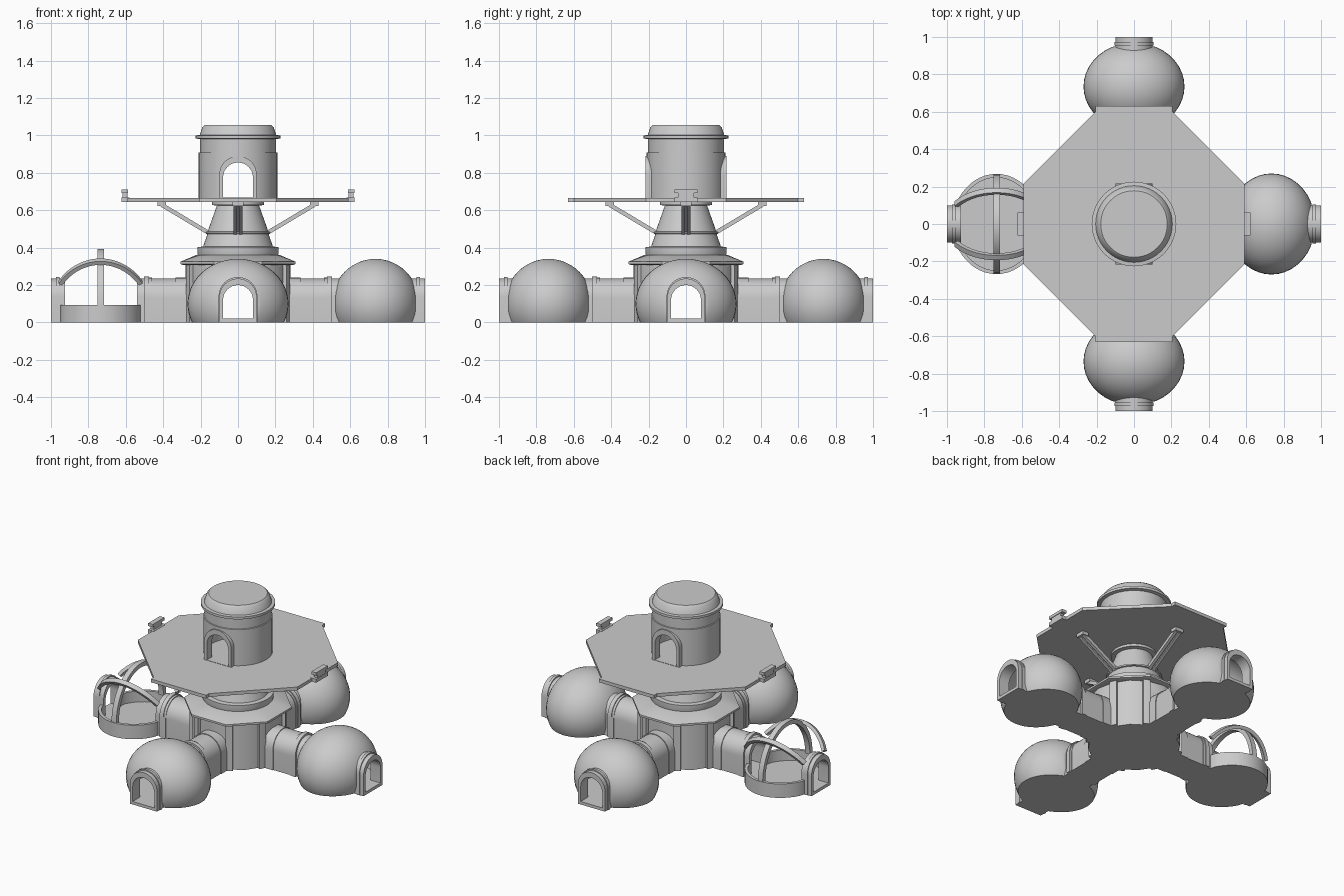
import bpy, bmesh
from math import pi, sin, cos, sqrt
from mathutils import Matrix, Vector

if "Cube" in bpy.data.objects:
    bpy.data.objects.remove(bpy.data.objects["Cube"])


def finish(bm, name, k=0):
    """bmesh -> object, turned k quarter turns about z."""
    bmesh.ops.recalc_face_normals(bm, faces=bm.faces)
    bm.transform(Matrix.Rotation(k * pi / 2, 4, 'Z'))
    me = bpy.data.meshes.new(name)
    bm.to_mesh(me)
    bm.free()
    ob = bpy.data.objects.new(name, me)
    bpy.context.collection.objects.link(ob)
    return ob


def loft(name, profile, seg=48):
    """Rings (radius, z, octagonal?) around z, capped."""
    bm = bmesh.new()
    rings = []
    for r, z, octo in profile:
        ring = []
        for i in range(seg):
            a = 2 * pi * i / seg
            d = (a + pi / 8) % (pi / 4) - pi / 8
            rr = r / cos(d) if octo else r
            ring.append(bm.verts.new((rr * cos(a), rr * sin(a), z)))
        rings.append(ring)
    for lo, hi in zip(rings, rings[1:]):
        for i in range(seg):
            j = (i + 1) % seg
            bm.faces.new((lo[i], lo[j], hi[j], hi[i]))
    bm.faces.new(rings[0])
    bm.faces.new(rings[-1])
    return finish(bm, name)


def box(bm, lo, hi, mat=Matrix()):
    lo, hi = Vector(lo), Vector(hi)
    m = Matrix.Translation((lo + hi) / 2) @ Matrix.Diagonal((*(hi - lo), 1))
    bmesh.ops.create_cube(bm, size=1, matrix=mat @ m)


def arch(w, h, z0, n=16):
    """Door outline in (y, z): straight posts and a round head."""
    return [(-w, z0), (w, z0)] + [(w * cos(pi * i / n), h - w + w * sin(pi * i / n))
                                  for i in range(n + 1)]


def bridge(bm, loops):
    for p, q in zip(loops, loops[1:]):
        for i in range(len(p)):
            j = (i + 1) % len(p)
            bm.faces.new((p[i], p[j], q[j], q[i]))


def arch_tube(bm, x0, x1, w, h, iw, ih, z0=0.0, floor=0.02):
    o, n = arch(w, h, z0), arch(iw, ih, floor)
    mk = lambda x, pts: [bm.verts.new((x, *p)) for p in pts]
    a, b, c, d = mk(x0, o), mk(x1, o), mk(x1, n), mk(x0, n)
    bridge(bm, [a, b, c, d, a])


def tunnel(k, w=0.08, h=0.2, floor=0.02, x=1.2):
    bm = bmesh.new()
    a, b = [[bm.verts.new((s, *p)) for p in arch(w, h, floor)] for s in (-x, x)]
    bridge(bm, [a, b])
    bm.faces.new(a)
    bm.faces.new(b)
    return finish(bm, "tunnel_cutter", k)


def cut(ob, *cutters):
    for c in cutters:
        m = ob.modifiers.new("cut", 'BOOLEAN')
        m.operation, m.solver, m.object = 'DIFFERENCE', 'EXACT', c
    dg = bpy.context.evaluated_depsgraph_get()
    me = bpy.data.meshes.new_from_object(ob.evaluated_get(dg))
    ob.modifiers.clear()
    ob.data = me
    for c in cutters:
        bpy.data.objects.remove(c)


CX = 0.735  # pod distance from the centre


def ellipsoid(name, k, shrink, floor, clip):
    bm = bmesh.new()
    bmesh.ops.create_uvsphere(bm, u_segments=40, v_segments=24, radius=1)
    bm.transform(Matrix.Translation((CX, 0, 0.1)) @
                 Matrix.Diagonal((0.235 - shrink, 0.27 - shrink, 0.24 - shrink, 1)))
    for co, no in (((0, 0, floor), (0, 0, -1)), ((CX + clip, 0, 0), (1, 0, 0)),
                   ((CX - clip, 0, 0), (-1, 0, 0))):
        g = bm.verts[:] + bm.edges[:] + bm.faces[:]
        bmesh.ops.bisect_plane(bm, geom=g, plane_co=co, plane_no=no, clear_outer=True)
        bmesh.ops.holes_fill(bm, edges=[e for e in bm.edges if e.is_boundary])
    return finish(bm, name, k)


def rib(bm, pts, normals, side, w, t):
    """Square bar swept along pts; side = width direction per point."""
    loops = []
    for p, n, s in zip(pts, normals, side):
        p, n, s = Vector(p), Vector(n).normalized(), Vector(s).normalized()
        loops.append([bm.verts.new(p + s * a * w / 2 + n * b * t / 2)
                      for a, b in ((-1, -1), (1, -1), (1, 1), (-1, 1))])
    bridge(bm, loops)
    bm.faces.new(loops[0])
    bm.faces.new(loops[-1])


# central hub with pilasters, roof and neck
hub = loft("hub_body", [(0.28, 0, 0), (0.28, 0.315, 0)], 16)
cut(hub, tunnel(0), tunnel(1))
bm = bmesh.new()
for q in range(4):
    for off in (-22.5, -18.5, 18.5, 22.5):
        a = (45 + 90 * q + off) * pi / 180
        box(bm, (0.25, -0.012, 0), (0.297, 0.012, 0.315), Matrix.Rotation(a, 4, 'Z'))
finish(bm, "hub_pilasters")
loft("hub_roof", [(0.295, 0.308, 1), (0.308, 0.312, 1), (0.308, 0.325, 1), (0.22, 0.362, 0)])
loft("neck", [(0.213, 0.355, 0), (0.217, 0.37, 0), (0.217, 0.403, 0), (0.187, 0.406, 0),
              (0.163, 0.473, 0), (0.172, 0.475, 0), (0.172, 0.485, 0), (0.162, 0.487, 0),
              (0.113, 0.625, 0), (0.14, 0.628, 0), (0.14, 0.648, 0)])

# corridors, door frames and collars on four sides
for k in range(4):
    bm = bmesh.new()
    for x0, x1, w, h in ((0.25, 0.335, 0.11, 0.24), (0.335, 0.46, 0.105, 0.235),
                         (0.46, 0.475, 0.108, 0.24), (0.475, 0.503, 0.112, 0.247),
                         (0.503, 0.54, 0.1, 0.235)):
        arch_tube(bm, x0, x1, w, h, 0.08, 0.2)
    finish(bm, "corridor", k)
    bm = bmesh.new()
    for x0, x1, w, h in ((0.925, 0.955, 0.1, 0.235), (0.955, 0.972, 0.104, 0.243),
                         (0.972, 1.0, 0.1, 0.235)):
        arch_tube(bm, x0, x1, w, h, 0.08, 0.2)
    finish(bm, "pod_door_frame", k)

# three closed pods
for k in (0, 1, 3):
    dome = ellipsoid("pod_dome", k, 0, 0, 0.213)
    cut(dome, ellipsoid("inner_cutter", k, 0.018, 0.02, 0.2), tunnel(k))

# open framed pod on the left: low basin and ribs
bm = bmesh.new()
N = 48
loops = []
for s, z in ((0, 0), (0, 0.093), (0.02, 0.093), (0.02, 0.02)):
    loops.append([bm.verts.new((CX + max(-0.213 + s, min(0.213 - s, (0.235 - s) * cos(2 * pi * i / N))),
                                (0.268 - s) * sin(2 * pi * i / N), z)) for i in range(N)])
bridge(bm, loops)
bm.faces.new(loops[0])
bm.faces.new(loops[-1])
cut(finish(bm, "open_pod_base", 2), tunnel(2))
bm = bmesh.new()
angs = [pi * i / 28 for i in range(29)]
rib(bm, [(CX, 0.25 * cos(a), 0.085 + 0.295 * sin(a)) for a in angs],
    [(0, cos(a), sin(a)) for a in angs], [(1, 0, 0)] * 29, 0.035, 0.028)
for s in (-1, 1):
    us = [-0.215 + 0.43 * i / 20 for i in range(21)]
    f = [sqrt(1 - (u / 0.27) ** 2) for u in us]
    pts = [(CX + u, s * 0.175 * g, 0.035 + 0.29 * g) for u, g in zip(us, f)]
    nrm = [(u * 1.3, s * 0.15 * g, 0.25 * g) for u, g in zip(us, f)]
    tan = [Vector(pts[min(i + 1, 20)]) - Vector(pts[max(i - 1, 0)]) for i in range(21)]
    rib(bm, pts, nrm, [t.cross(Vector(n)) for t, n in zip(tan, nrm)], 0.03, 0.022)
finish(bm, "open_pod_ribs", 2)

# platform: wide octagon with two landing edges
bm = bmesh.new()
half = [(0.59, -0.215), (0.59, 0.215), (0.205, 0.6), (0.205, 0.63)]
outline = half + [(-0.205, 0.63), (-0.205, 0.6), (-0.59, 0.215), (-0.59, -0.215)] + \
    [(-0.205, -0.6), (-0.205, -0.63), (0.205, -0.63), (0.205, -0.6)]
lo, hi = [[bm.verts.new((x, y, z)) for x, y in outline] for z in (0.644, 0.666)]
bridge(bm, [lo, hi])
bm.faces.new(lo)
bm.faces.new(hi)
finish(bm, "platform")

# clamps on the left and right platform edges
for k in (0, 2):
    bm = bmesh.new()
    box(bm, (0.58, -0.062, 0.644), (0.622, 0.062, 0.668))
    box(bm, (0.592, -0.042, 0.66), (0.618, 0.042, 0.7))
    box(bm, (0.588, -0.062, 0.692), (0.622, 0.062, 0.711))
    finish(bm, "edge_clamp", k)

# diagonal struts under the platform
for k in range(4):
    bm = bmesh.new()
    for y in (-0.015, 0.015):
        rib(bm, [(0.15, y, 0.475), (0.41, y, 0.63)], [(-0.155, 0, 0.26)] * 2,
            [(0, 1, 0)] * 2, 0.02, 0.022)
    rib(bm, [(0.15, 0, 0.478), (0.41, 0, 0.633)], [(-0.155, 0, 0.26)] * 2,
        [(0, 1, 0)] * 2, 0.03, 0.01)
    box(bm, (0.385, -0.03, 0.622), (0.43, 0.03, 0.648))
    finish(bm, "strut", k)

# tower with front and back doors
tower = loft("tower", [(0.21, 0.655, 0), (0.21, 0.908, 0), (0.204, 0.91, 0), (0.204, 0.98, 0),
                       (0.226, 0.984, 0), (0.226, 1.0, 0), (0.205, 1.002, 0), (0.19, 1.045, 0),
                       (0.178, 1.056, 0)])
cut(tower, loft("tower_cutter", [(0.19, 0.667, 0), (0.19, 0.96, 0)]),
    tunnel(1, 0.085, 0.86, 0.667, 0.5))
for k in (1, 3):
    bm = bmesh.new()
    arch_tube(bm, 0.16, 0.216, 0.1, 0.89, 0.08, 0.855, 0.66, 0.668)
    finish(bm, "tower_door_frame", k)

# smooth shading with crisp edges
for ob in bpy.context.scene.objects:
    ob.select_set(True)
    bpy.context.view_layer.objects.active = ob
bpy.ops.object.shade_smooth_by_angle(angle=0.5)
